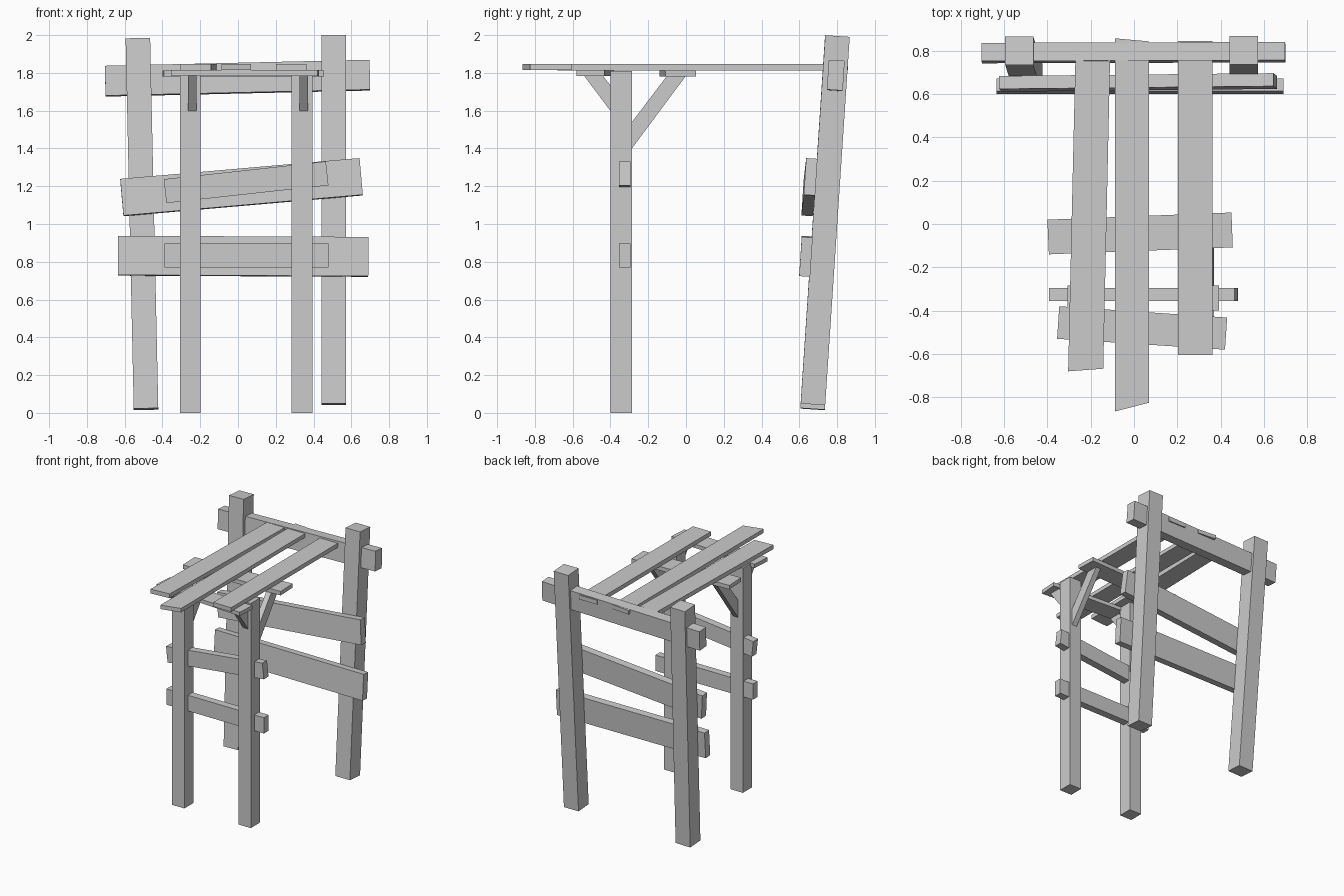
import bpy
from mathutils import Vector

if "Cube" in bpy.data.objects:
    bpy.data.objects.remove(bpy.data.objects["Cube"])


def make_mesh(name, ring_a, ring_b):
    """Closed solid between two matching polygon rings."""
    n = len(ring_a)
    faces = [tuple(reversed(range(n))), tuple(range(n, 2 * n))]
    faces += [(i, (i + 1) % n, n + (i + 1) % n, n + i) for i in range(n)]
    me = bpy.data.meshes.new(name)
    me.from_pydata([tuple(v) for v in ring_a + ring_b], [], faces)
    # consistent outward normals
    import bmesh
    bm = bmesh.new()
    bm.from_mesh(me)
    bmesh.ops.recalc_face_normals(bm, faces=bm.faces)
    bm.to_mesh(me)
    bm.free()
    ob = bpy.data.objects.new(name, me)
    bpy.context.collection.objects.link(ob)
    return ob


def beam(name, p0, p1, width, height, up):
    """Square-cut timber from p0 to p1; height is measured along up."""
    p0, p1 = Vector(p0), Vector(p1)
    d = (p1 - p0).normalized()
    side = d.cross(Vector(up)).normalized()
    top = side.cross(d)
    offs = [side * (sx * width / 2) + top * (sz * height / 2)
            for sx, sz in ((-1, -1), (1, -1), (1, 1), (-1, 1))]
    return make_mesh(name, [p0 + o for o in offs], [p1 + o for o in offs])


def plank(name, outline, z0, z1):
    """Flat board from an outline seen from above."""
    return make_mesh(name, [(x, y, z0) for x, y in outline],
                     [(x, y, z1) for x, y in outline])


UP = (0, 0, 1)
LEAN = (0, 0.066, 1)

# front posts with diagonal braces
for side, x, bx in (("left", -0.253, -0.242), ("right", 0.339, 0.348)):
    beam("front_post_" + side, (x, -0.342, 0), (x, -0.342, 1.81), 0.109, 0.114, (0, 1, 0))
    front = [(-0.54, 1.785), (-0.44, 1.785), (-0.39, 1.72), (-0.39, 1.585)]
    back = [(-0.29, 1.395), (-0.29, 1.535), (-0.10, 1.785), (0.0, 1.785)]
    for tag, prof in (("front", front), ("back", back)):
        make_mesh(f"{tag}_brace_{side}", [(bx - 0.022, y, z) for y, z in prof],
                  [(bx + 0.022, y, z) for y, z in prof])

# front rails running through the posts
beam("front_rail_lower", (-0.39, -0.325, 0.832), (0.48, -0.325, 0.832), 0.06, 0.127, UP)
beam("front_rail_upper", (-0.386, -0.325, 1.174), (0.472, -0.325, 1.268), 0.06, 0.127, UP)

# leaning back posts
beam("back_post_left", (-0.487, 0.67, 0.02), (-0.53, 0.80, 1.98), 0.13, 0.13, (0, 1, 0))
beam("back_post_right", (0.507, 0.672, 0.045), (0.507, 0.802, 1.995), 0.13, 0.13, (0, 1, 0))

# back crossbeam and boards
beam("back_top_beam", (-0.703, 0.789, 1.756), (0.698, 0.793, 1.788), 0.084, 0.158, LEAN)
beam("back_board_upper", (-0.615, 0.647, 1.14), (0.652, 0.660, 1.25), 0.06, 0.195, LEAN)
beam("back_board_lower", (-0.635, 0.635, 0.832), (0.69, 0.635, 0.826), 0.058, 0.208, LEAN)

# cross boards under the roof
plank("roof_support_rear", [(-0.393, -0.14), (0.456, -0.108), (0.45, 0.053), (-0.40, 0.02)], 1.78, 1.812)
plank("roof_support_front", [(-0.355, -0.53), (0.42, -0.58), (0.43, -0.432), (-0.345, -0.38)], 1.784, 1.815)

# roof slats
plank("roof_slat_left", [(-0.304, -0.68), (-0.142, -0.668), (-0.11, 0.785), (-0.27, 0.785)], 1.812, 1.846)
plank("roof_slat_middle", [(-0.087, -0.865), (0.07, -0.825), (0.07, 0.843), (-0.087, 0.857)], 1.814, 1.846)
plank("roof_slat_right", [(0.202, -0.605), (0.362, -0.605), (0.362, 0.845), (0.202, 0.845)], 1.812, 1.846)
